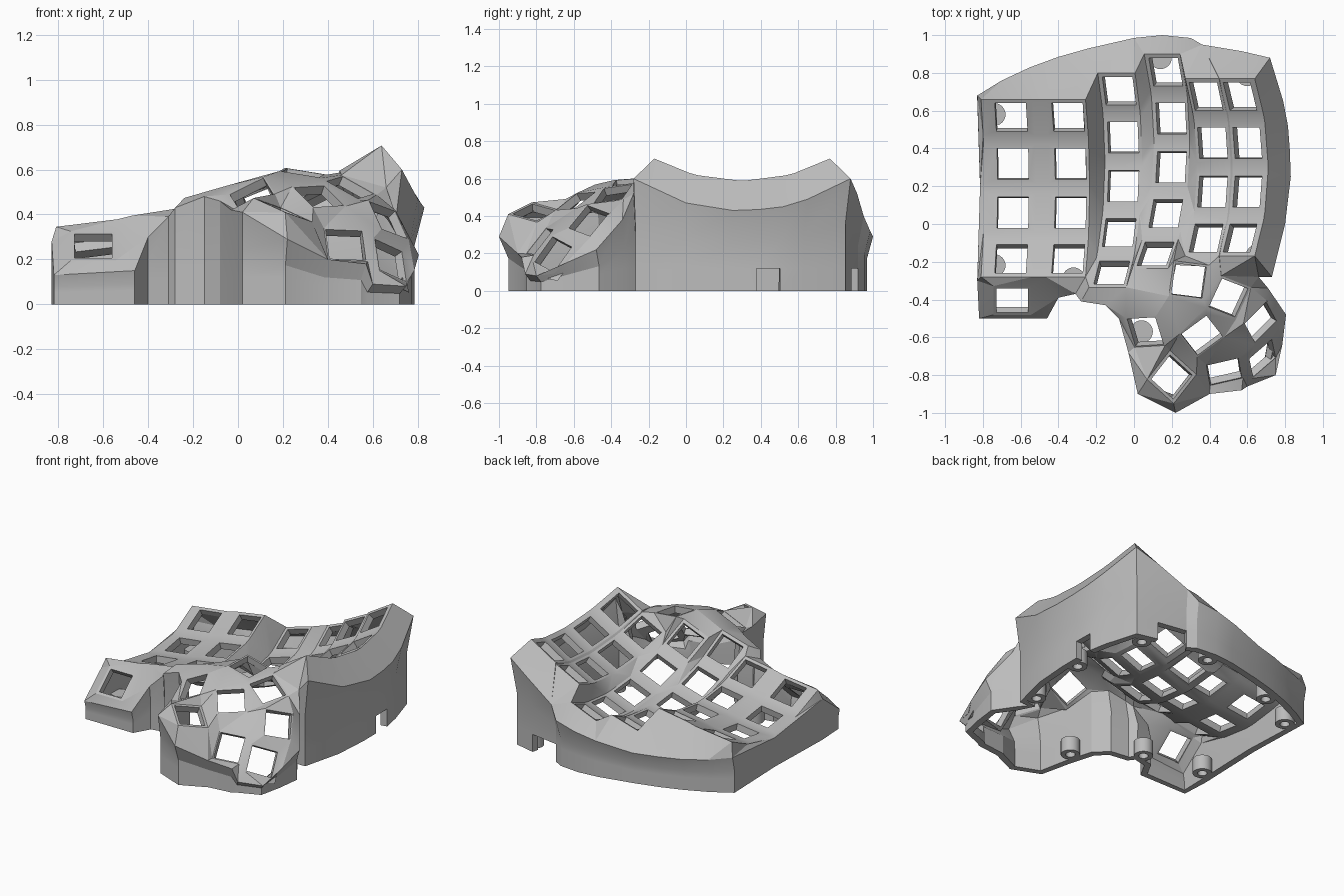
import bpy
import bmesh
from math import sin, cos, radians
from mathutils import Vector
from mathutils.geometry import delaunay_2d_cdt

if "Cube" in bpy.data.objects:
    bpy.data.objects.remove(bpy.data.objects["Cube"], do_unlink=True)

# One grey plastic
grey = bpy.data.materials.new("grey plastic")
grey.use_nodes = True
grey.diffuse_color = (0.5, 0.5, 0.5, 1)
grey.node_tree.nodes["Principled BSDF"].inputs["Base Color"].default_value = (0.5, 0.5, 0.5, 1)

RADIUS, STEP, HOLE = 0.87, 17, 0.083
points, plates, holes = [], [], []


def add_quad(centre, u, v, left, right, half_v):
    start = len(points)
    for du, dv in ((-left, -half_v), (right, -half_v), (right, half_v), (-left, half_v)):
        points.append(centre + u * du + v * dv)
    return list(range(start, start + 4))


def add_key(centre, u, v, left=0.1, right=0.1, half_v=0.105):
    """A key plate with its square hole."""
    plates.append(add_quad(centre, u, v, left, right, half_v))
    holes.append(add_quad(centre, u, v, HOLE, HOLE, HOLE))


def add_free_key(centre, normal, yaw, half):
    n = Vector(normal).normalized()
    u = Vector((cos(radians(yaw)), sin(radians(yaw)), 0))
    u = (u - n * u.dot(n)).normalized()
    add_key(Vector(centre), u, n.cross(u), half, half, half)


# Finger columns: bowl-shaped arcs (x, y, z, tilt, rows, left and right plate width)
columns = [
    (-0.64, 0.19, 0.235, 7, 4, 0.155, 0.12),
    (-0.335, 0.19, 0.285, 9, 4, 0.115, 0.1),
    (-0.055, 0.33, 0.215, 16, 5, 0.105, 0.1),
    (0.2, 0.43, 0.27, 22, 5, 0.105, 0.1),
    (0.42, 0.30, 0.425, 27, 4, 0.1, 0.1),
    (0.605, 0.30, 0.535, 31, 4, 0.1, 0.118),
]
for x, y, z, tilt, rows, left, right in columns:
    t = radians(tilt)
    across, up = Vector((cos(t), 0, sin(t))), Vector((-sin(t), 0, cos(t)))
    back = Vector((0, 1, 0))
    for row in range(rows):
        a = radians(STEP * (1.5 - row))
        centre = Vector((x, y, z)) + back * RADIUS * sin(a) + up * RADIUS * (1 - cos(a))
        add_key(centre, across, back * cos(a) + up * sin(a), left, right)

# Forward-facing corner key and thumb cluster keys (centre, normal, yaw, half size)
free_keys = [
    ((-0.645, -0.405, 0.26), (0, -0.65, 0.76), 0, 0.1),
    ((0.29, -0.30, 0.585), (0.15, -0.1, 1), -8, 0.095),
    ((0.5, -0.39, 0.52), (0.38, -0.3, 0.88), -25, 0.095),
    ((0.67, -0.52, 0.375), (0.66, -0.42, 0.64), -45, 0.09),
    ((0.36, -0.59, 0.48), (0.28, -0.45, 0.85), 38, 0.09),
    ((0.06, -0.57, 0.49), (-0.36, -0.5, 0.79), 17, 0.09),
    ((0.2, -0.81, 0.42), (0.38, -0.04, 0.92), -38, 0.1),
    ((0.48, -0.78, 0.265), (0.2, -0.76, 0.62), 10, 0.09),
    ((0.68, -0.71, 0.195), (0.69, -0.54, 0.49), 12, 0.09),
]
for key in free_keys:
    add_free_key(*key)

# Shoulder line where the sloping rim meets the upright wall
shoulder = [
    (-0.83, 0.68, 0.25), (-0.7, 0.76, 0.23), (-0.55, 0.83, 0.22), (-0.4, 0.885, 0.22),
    (-0.24, 0.93, 0.22), (0, 0.985, 0.26), (0.15, 1.0, 0.29), (0.3, 0.985, 0.32),
    (0.36, 0.95, 0.4), (0.57, 0.915, 0.52), (0.72, 0.88, 0.6), (0.79, 0.65, 0.49),
    (0.815, 0.52, 0.45), (0.825, 0.39, 0.435), (0.83, 0.25, 0.43), (0.8, 0, 0.47),
    (0.73, -0.28, 0.6), (0.66, -0.28, 0.52), (0.71, -0.34, 0.38), (0.805, -0.48, 0.22),
    (0.785, -0.64, 0.15), (0.75, -0.8, 0.08), (0.6, -0.86, 0.09), (0.57, -0.88, 0.18),
    (0.4, -0.9, 0.2), (0.22, -1.0, 0.29), (0.02, -0.9, 0.41), (-0.03, -0.68, 0.42),
    (-0.08, -0.5, 0.46), (-0.15, -0.43, 0.48), (-0.28, -0.41, 0.43), (-0.31, -0.37, 0.39),
    (-0.4, -0.39, 0.3), (-0.46, -0.5, 0.15), (-0.82, -0.5, 0.13), (-0.83, -0.3, 0.28),
    (-0.815, 0.2, 0.2),
]
shoulder.reverse()
first = len(points)
points += [Vector(p) for p in shoulder]
outline = list(range(first, len(points)))

# Top skin: web every plate to its neighbours and to the shoulder, leaving holes open
flat = [p.to_2d() for p in points]
verts, _, tris, source, _, owners = delaunay_2d_cdt(
    flat, [], [outline] + plates + holes, 0, 1e-5)
hole_ids = set(range(1 + len(plates), 1 + len(plates) + len(holes)))

bm = bmesh.new()
skin = []
for co, src in zip(verts, source):
    i = src[0] if src else min(range(len(flat)), key=lambda k: (flat[k] - co).length)
    skin.append(bm.verts.new((co.x, co.y, points[i].z)))
for tri, owner in zip(tris, owners):
    if 0 in owner and not hole_ids & set(owner):
        bm.faces.new([skin[i] for i in tri])

# Upright walls, tucked in below the shoulder, with socket openings along the bottom
lookup = {i: skin[n] for n, src in enumerate(source) for i in src}
top = [lookup[i] for i in outline]


def tucked_ring(share, limit):
    return [bm.verts.new((min(v.co.x, v.co.x * 0.96, 0.785) if v.co.x > 0 else v.co.x,
                          max(-0.95, v.co.y * 0.968),
                          min(limit, v.co.z * share))) for v in top]


def is_opening(v):
    x, y = v.co.x, v.co.y
    return (x > 0.7 and 0.38 < y < 0.53) or (y > 0.9 and 0.35 < x < 0.58)


rings = [top, tucked_ring(0.6, 1), tucked_ring(0.4, 0.12), tucked_ring(0, 0)]
for upper, lower in zip(rings, rings[1:]):
    for i in range(len(top)):
        j = (i + 1) % len(top)
        at_bottom = lower is rings[-1]
        if not (at_bottom and is_opening(top[i]) and is_opening(top[j])):
            bm.faces.new((upper[j], upper[i], lower[i], lower[j]))
bmesh.ops.delete(bm, geom=[v for v in bm.verts if not v.link_faces], context="VERTS")


def make_object(name, mesh_data, thickness=0):
    mesh = bpy.data.meshes.new(name)
    mesh_data.to_mesh(mesh)
    mesh_data.free()
    mesh.materials.append(grey)
    obj = bpy.data.objects.new(name, mesh)
    bpy.context.collection.objects.link(obj)
    bpy.ops.object.select_all(action="DESELECT")
    obj.select_set(True)
    bpy.context.view_layer.objects.active = obj
    if thickness:
        thick = obj.modifiers.new("shell thickness", "SOLIDIFY")
        thick.thickness = thickness
        thick.offset = -1
        bpy.ops.object.modifier_apply(modifier=thick.name)
    bpy.ops.object.shade_smooth_by_angle(angle=radians(18))


make_object("keyboard_shell", bm, 0.045)

# Screw posts: short capped tubes inside the wall
posts = [(-0.74, 0.58), (-0.45, 0.74), (-0.74, -0.22), (-0.32, -0.29), (0.14, 0.88),
         (0.6, 0.79), (0.71, 0.3), (0.65, -0.17), (0.04, -0.57)]
for n, (x, y) in enumerate(posts):
    post = bmesh.new()
    loops = []
    for r, z in ((0.03, 0.07), (0.03, 0), (0.06, 0), (0.06, 0.1)):
        loops.append([post.verts.new((x + r * cos(radians(k * 15)), y + r * sin(radians(k * 15)), z))
                      for k in range(24)])
    for a, b in zip(loops, loops[1:]):
        for k in range(24):
            m = (k + 1) % 24
            post.faces.new((a[k], a[m], b[m], b[k]))
    post.faces.new(loops[0])
    post.faces.new(loops[-1])
    bmesh.ops.recalc_face_normals(post, faces=post.faces)
    make_object(f"screw_post_{n + 1}", post)
